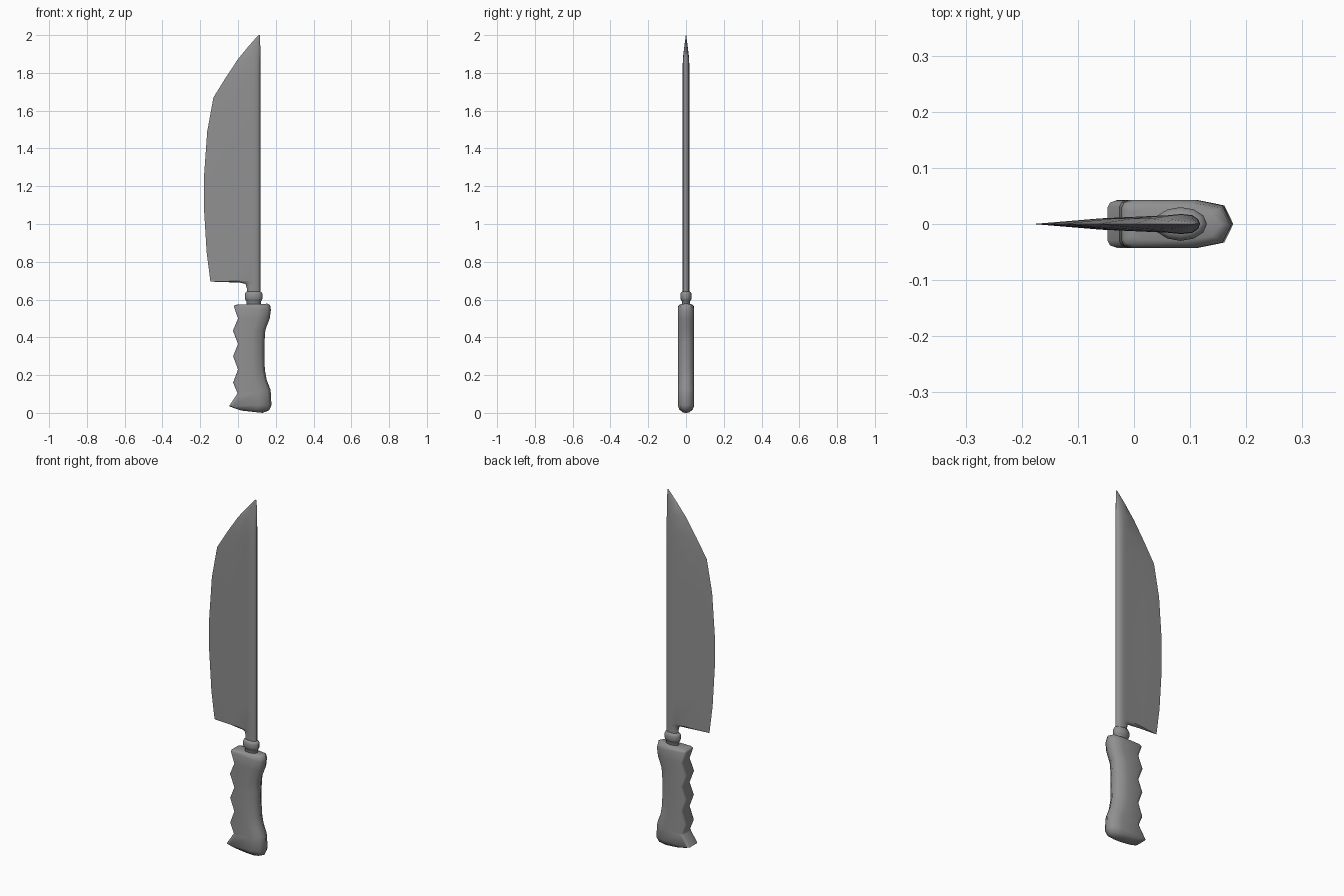
import bpy, bmesh, math

steel = bpy.data.materials.new("dark_grey")
steel.diffuse_color = (0.28, 0.28, 0.28, 1)


def loft(name, rings, angle=45):
    """Skin a stack of equally sized rings and cap both ends."""
    bm = bmesh.new()
    rows = [[bm.verts.new(p) for p in ring] for ring in rings]
    n = len(rows[0])
    for a, b in zip(rows, rows[1:]):
        for i in range(n):
            j = (i + 1) % n
            bm.faces.new((a[i], a[j], b[j], b[i]))
    bm.faces.new(rows[0][::-1])
    bm.faces.new(rows[-1])
    bmesh.ops.recalc_face_normals(bm, faces=bm.faces)
    me = bpy.data.meshes.new(name)
    bm.to_mesh(me)
    bm.free()
    me.materials.append(steel)
    ob = bpy.data.objects.new(name, me)
    bpy.context.collection.objects.link(ob)
    bpy.context.view_layer.objects.active = ob
    ob.select_set(True)
    bpy.ops.object.shade_smooth_by_angle(angle=math.radians(angle))
    ob.select_set(False)
    return ob


def mirrored(half):
    """Complete a half section given from +x round the +y side to -x."""
    return half + [(x, -y, z) for x, y, z in reversed(half) if y > 1e-6]


# Blade: rows of (edge x, edge z, spine x, spine z, half thickness)
def blade_ring(xl, zl, xr, zr, t):
    w = xr - xl
    k = min(1, w / 0.07)
    pts = [(xr, 0), (xr - 0.004 * k, 0.5 * t), (xr - 0.014 * k, 0.87 * t),
           (xr - 0.034 * k, t), (xr - 0.056 * k, 0.87 * t)]
    x4 = pts[-1][0]
    pts += [(x4 + (xl - x4) * 0.5, 0.56 * t), (xl, 0)]
    return mirrored([(x, y, zl + (zr - zl) * (x - xl) / w) for x, y in pts])


blade_rows = [
    (0.048, 0.58, 0.118, 0.58, 0.018), (0.048, 0.655, 0.118, 0.655, 0.018),
    (0.040, 0.682, 0.118, 0.675, 0.018), (0.010, 0.690, 0.118, 0.685, 0.018),
    (-0.146, 0.695, 0.118, 0.70, 0.018), (-0.166, 0.85, 0.118, 0.85, 0.018),
    (-0.180, 1.08, 0.118, 1.08, 0.018), (-0.180, 1.25, 0.118, 1.25, 0.018),
    (-0.163, 1.49, 0.118, 1.49, 0.018), (-0.130, 1.67, 0.118, 1.67, 0.018),
    (-0.065, 1.775, 0.118, 1.775, 0.018), (0.0, 1.873, 0.118, 1.873, 0.017),
    (0.055, 1.94, 0.118, 1.94, 0.009), (0.108, 2.0, 0.116, 2.0, 0.001)]
blade = loft("blade", [blade_ring(*r) for r in blade_rows], 50).data

# Keep the heel corner of the blade crisp
for e in blade.edges:
    a, b = (blade.vertices[i].co for i in e.vertices)
    if all(0.69 < p.z < 0.705 and p.x < 0.065 for p in (a, b)):
        e.use_edge_sharp = True


# Collar between blade and handle: oval lathe rows of (z, x radius, y radius)
collar_rows = [(0.565, 0.038, 0.022), (0.592, 0.038, 0.022),
               (0.596, 0.043, 0.026), (0.606, 0.047, 0.030),
               (0.628, 0.047, 0.030), (0.638, 0.043, 0.026),
               (0.643, 0.034, 0.017)]
loft("collar", [[(0.083 + rx * math.cos(a), ry * math.sin(a), z)
                 for a in (i * math.tau / 12 for i in range(12))]
                for z, rx, ry in collar_rows], 50)


# Handle with finger grooves: rows of (front x, front z, back x, back z, y scale)
def handle_ring(xl, zl, xr, zr, s):
    pts = [(xr, 0), (xr - 0.016, 0.033), (xr - 0.065, 0.043),
           (xl + 0.018, 0.043), (xl + 0.004, 0.038), (xl, 0.030), (xl, 0)]
    return mirrored([(x, y * s, zl + (zr - zl) * (x - xl) / (xr - xl))
                     for x, y in pts])


handle_rows = [
    (0.020, 0.012, 0.130, 0.0, 0.5), (-0.020, 0.025, 0.164, 0.013, 0.82),
    (-0.047, 0.036, 0.177, 0.040, 1), (-0.008, 0.095, 0.174, 0.105, 1),
    (-0.003, 0.105, 0.171, 0.125, 1), (-0.026, 0.160, 0.152, 0.175, 1),
    (0.0, 0.230, 0.142, 0.230, 1), (-0.026, 0.300, 0.140, 0.300, 1),
    (0.0, 0.365, 0.140, 0.370, 1), (-0.027, 0.435, 0.145, 0.440, 1),
    (0.0, 0.500, 0.168, 0.500, 1), (-0.022, 0.563, 0.174, 0.545, 1),
    (-0.018, 0.570, 0.170, 0.571, 0.88), (0.0, 0.574, 0.155, 0.578, 0.65)]
loft("handle", [handle_ring(*r) for r in handle_rows], 60)
